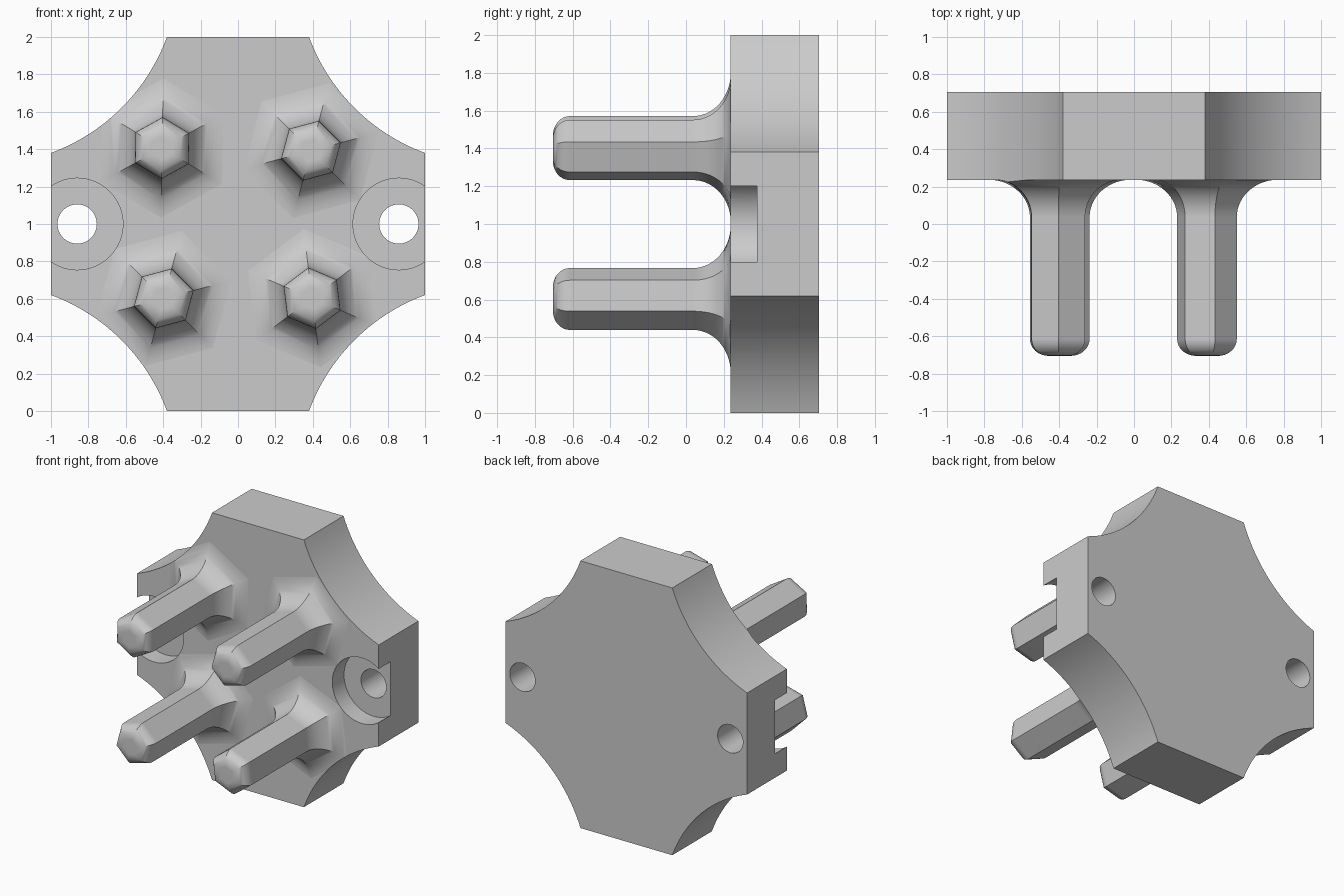
import bpy, bmesh, math
from mathutils import Matrix

if "Cube" in bpy.data.objects:
    bpy.data.objects.remove(bpy.data.objects["Cube"], do_unlink=True)

FRONT, BACK = 0.236, 0.705      # plate faces along y
TIP = -0.705                    # peg ends
APOTHEM = 0.143                 # flat-to-centre size of a peg
FLARE, ROUND = 0.2, 0.09        # root fillet and tip rounding

grey = bpy.data.materials.new("plain_grey")
grey.use_nodes = True
colour = (0.6, 0.6, 0.6, 1)
grey.diffuse_color = colour
grey.node_tree.nodes["Principled BSDF"].inputs["Base Color"].default_value = colour


def finish(name, bm):
    bmesh.ops.recalc_face_normals(bm, faces=bm.faces)
    mesh = bpy.data.meshes.new(name)
    bm.to_mesh(mesh)
    bm.free()
    mesh.materials.append(grey)
    obj = bpy.data.objects.new(name, mesh)
    bpy.context.collection.objects.link(obj)
    return obj


def cylinder(name, x, z, radius, y0, y1, sides):
    bm = bmesh.new()
    place = Matrix.Translation((x, (y0 + y1) / 2, z)) @ Matrix.Rotation(math.pi / 2, 4, "X")
    bmesh.ops.create_cone(bm, cap_ends=True, segments=sides, radius1=radius,
                          radius2=radius, depth=y1 - y0, matrix=place)
    return finish(name, bm)


def peg(name, x, z, turn):
    # hexagonal rings: rounded tip, straight shaft, flared root, buried base
    rings = []
    for i in range(9):
        a = math.pi / 2 * i / 8
        rings.append((APOTHEM - ROUND + ROUND * math.sin(a), TIP + ROUND - ROUND * math.cos(a)))
    for i in range(15):
        a = math.pi / 2 * i / 14
        rings.append((APOTHEM + FLARE - FLARE * math.cos(a), FRONT + 0.001 - FLARE + FLARE * math.sin(a)))
    rings.append((APOTHEM + FLARE, FRONT + 0.06))
    bm = bmesh.new()
    loops = []
    for size, y in rings:
        r = size / math.cos(math.pi / 6)
        angles = [math.radians(turn + 60 * k) for k in range(6)]
        loops.append([bm.verts.new((x + r * math.cos(a), y, z + r * math.sin(a))) for a in angles])
    for lower, upper in zip(loops, loops[1:]):
        for k in range(6):
            n = (k + 1) % 6
            bm.faces.new((lower[k], lower[n], upper[n], upper[k]))
    bm.faces.new(loops[0])
    bm.faces.new(loops[-1])
    return finish(name, bm)


def combine(target, tool, operation):
    mod = target.modifiers.new(operation.lower(), "BOOLEAN")
    mod.operation, mod.object, mod.solver = operation, tool, "EXACT"
    bpy.context.view_layer.objects.active = target
    bpy.ops.object.modifier_apply(modifier=mod.name)
    bpy.data.objects.remove(tool, do_unlink=True)


# Square block
bm = bmesh.new()
bmesh.ops.create_cube(bm, size=1, matrix=Matrix.Translation((0, (FRONT + BACK) / 2, 1))
                      @ Matrix.Diagonal((2, BACK - FRONT, 2, 1)))
body = finish("pegged_plate", bm)

# Four flared pegs, each turned a little differently
for x, z, turn in ((-0.406, 1.406, 29), (0.39, 1.392, 15), (-0.397, 0.602, 15), (0.396, 0.603, 37)):
    combine(body, peg("peg", x, z, turn), "UNION")

# Scooped corners, then counterbored screw holes
for side in (-1, 1):
    for up in (-1, 1):
        combine(body, cylinder("corner_cutter", 1.36 * side, 1 + 1.36 * up, 1.044, -1, 1, 192), "DIFFERENCE")
    combine(body, cylinder("counterbore_cutter", 0.86 * side, 1, 0.245, 0.1, 0.375, 64), "DIFFERENCE")
    combine(body, cylinder("hole_cutter", 0.86 * side, 1, 0.105, 0, 1, 48), "DIFFERENCE")

# Smooth curves with crisp edges
bpy.ops.object.select_all(action="DESELECT")
body.select_set(True)
bpy.context.view_layer.objects.active = body
bpy.ops.object.shade_smooth_by_angle(angle=math.radians(30))
body.modifiers.new("even_shading", "WEIGHTED_NORMAL").keep_sharp = True
